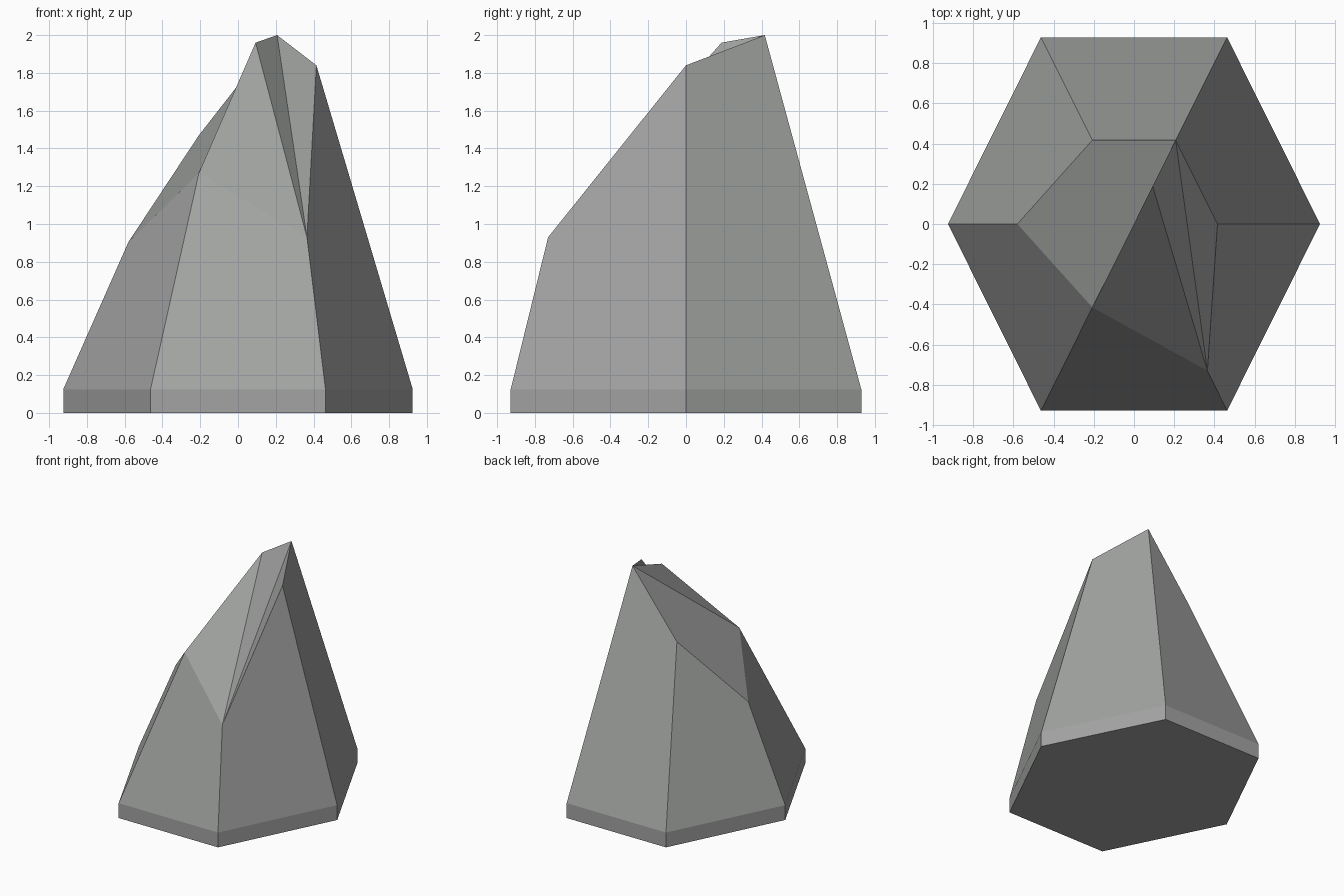
import bpy, bmesh

if "Cube" in bpy.data.objects:
    bpy.data.objects.remove(bpy.data.objects["Cube"])

stone = bpy.data.materials.new("stone grey")
stone.diffuse_color = (0.36, 0.37, 0.36, 1)
stone.use_nodes = True
stone.node_tree.nodes["Principled BSDF"].inputs["Base Color"].default_value = stone.diffuse_color

bm = bmesh.new()
# six-sided footing outline, counter-clockwise from the right corner
foot = [(0.925, 0), (0.463, 0.928), (-0.463, 0.928),
        (-0.925, 0), (-0.463, -0.928), (0.463, -0.928)]
# uneven chipped crown, one point above each footing corner
crown = [(0.415, 0, 1.84), (0.207, 0.417, 2.0), (-0.207, 0.417, 1.47),
         (-0.58, 0, 0.905), (-0.207, -0.415, 1.27), (0.365, -0.73, 0.93)]

rings = [[bm.verts.new((x, y, z)) for x, y in foot] for z in (0, 0.125)]
rings.append([bm.verts.new(p) for p in crown])

# footing band and tapering sides
for lo, hi in zip(rings, rings[1:]):
    for i in range(6):
        j = (i + 1) % 6
        bm.faces.new((lo[i], lo[j], hi[j], hi[i]))
bm.faces.new(rings[0][::-1])

# broken top: facets meeting along a raised ridge point
right, peak, back, left, front, low = rings[2]
ridge = bm.verts.new((0.093, 0.188, 1.96))
for f in ((back, left, front, peak), (peak, front, ridge),
          (front, low, ridge), (low, peak, ridge), (low, right, peak)):
    bm.faces.new(f)

mesh = bpy.data.meshes.new("rock_spire")
bm.to_mesh(mesh)
bm.free()
mesh.materials.append(stone)
obj = bpy.data.objects.new("rock_spire", mesh)
bpy.context.collection.objects.link(obj)
